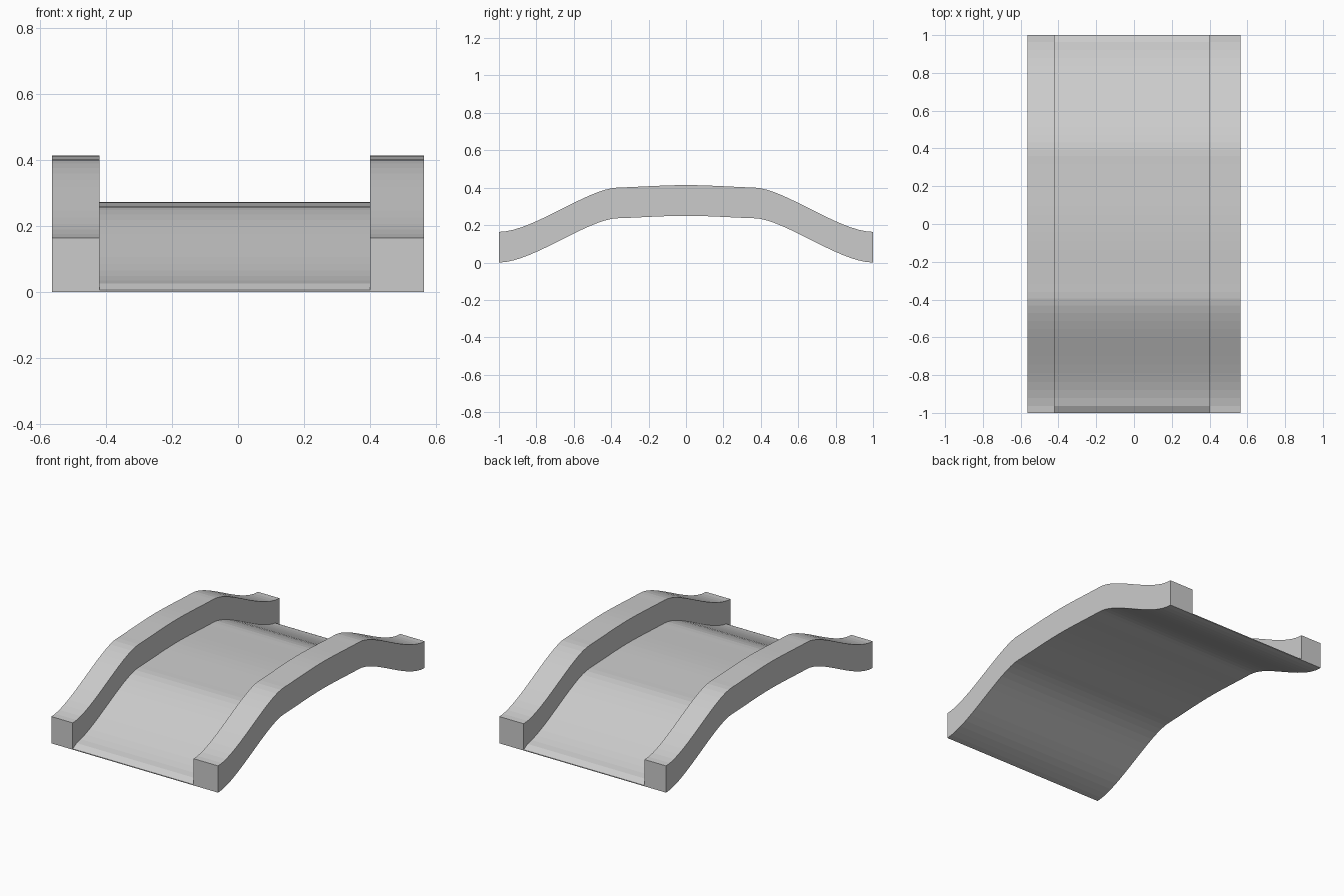
import bpy
import bmesh
from mathutils import Vector
from mathutils.geometry import interpolate_bezier

cube = bpy.data.objects.get("Cube")
if cube:
    bpy.data.objects.remove(cube, do_unlink=True)

stone = bpy.data.materials.new("grey stone")
stone.use_nodes = True
GREY = (0.6, 0.6, 0.6, 1.0)
stone.diffuse_color = GREY
stone.node_tree.nodes["Principled BSDF"].inputs["Base Color"].default_value = GREY


def bezier(points, steps):
    """Sample a (y, z) curve."""
    return [(p.x, p.y) for p in interpolate_bezier(*[Vector(p) for p in points], steps + 1)]


# Underside curve: S-shaped ramp, then a gently humped crown, mirrored front to back
ramp = bezier([(-1, 0), (-0.82, 0), (-0.52, 0.237), (-0.36, 0.237)], 15)
crown = bezier([(-0.36, 0.237), (-0.25, 0.24), (-0.12, 0.25), (0, 0.25)], 8)
half = ramp + crown[1:]
underside = half + [(-y, z) for y, z in reversed(half[:-1])]


def arched_slab(name, x0, x1, thickness, end_thickness):
    """Sweep a slab across x that follows the underside curve."""
    bm = bmesh.new()
    last = len(underside) - 1
    rings = []
    for i, (y, z) in enumerate(underside):
        t = end_thickness if i in (0, last) else thickness
        corners = [(x0, z), (x1, z), (x1, z + t), (x0, z + t)]
        rings.append([bm.verts.new((x, y, h)) for x, h in corners])
    for a, b in zip(rings, rings[1:]):
        for k in range(4):
            n = (k + 1) % 4
            bm.faces.new((a[k], a[n], b[n], b[k]))
    bm.faces.new(rings[0])
    bm.faces.new(rings[-1])
    bmesh.ops.recalc_face_normals(bm, faces=bm.faces)
    mesh = bpy.data.meshes.new(name)
    bm.to_mesh(mesh)
    bm.free()
    mesh.materials.append(stone)
    obj = bpy.data.objects.new(name, mesh)
    bpy.context.collection.objects.link(obj)
    return obj


# Thin walkway with tapered lips at both ends
arched_slab("bridge_deck", -0.42, 0.40, 0.023, 0.005)
# Solid side walls
arched_slab("right_parapet", -0.565, -0.42, 0.164, 0.164)
arched_slab("left_parapet", 0.40, 0.565, 0.164, 0.164)
